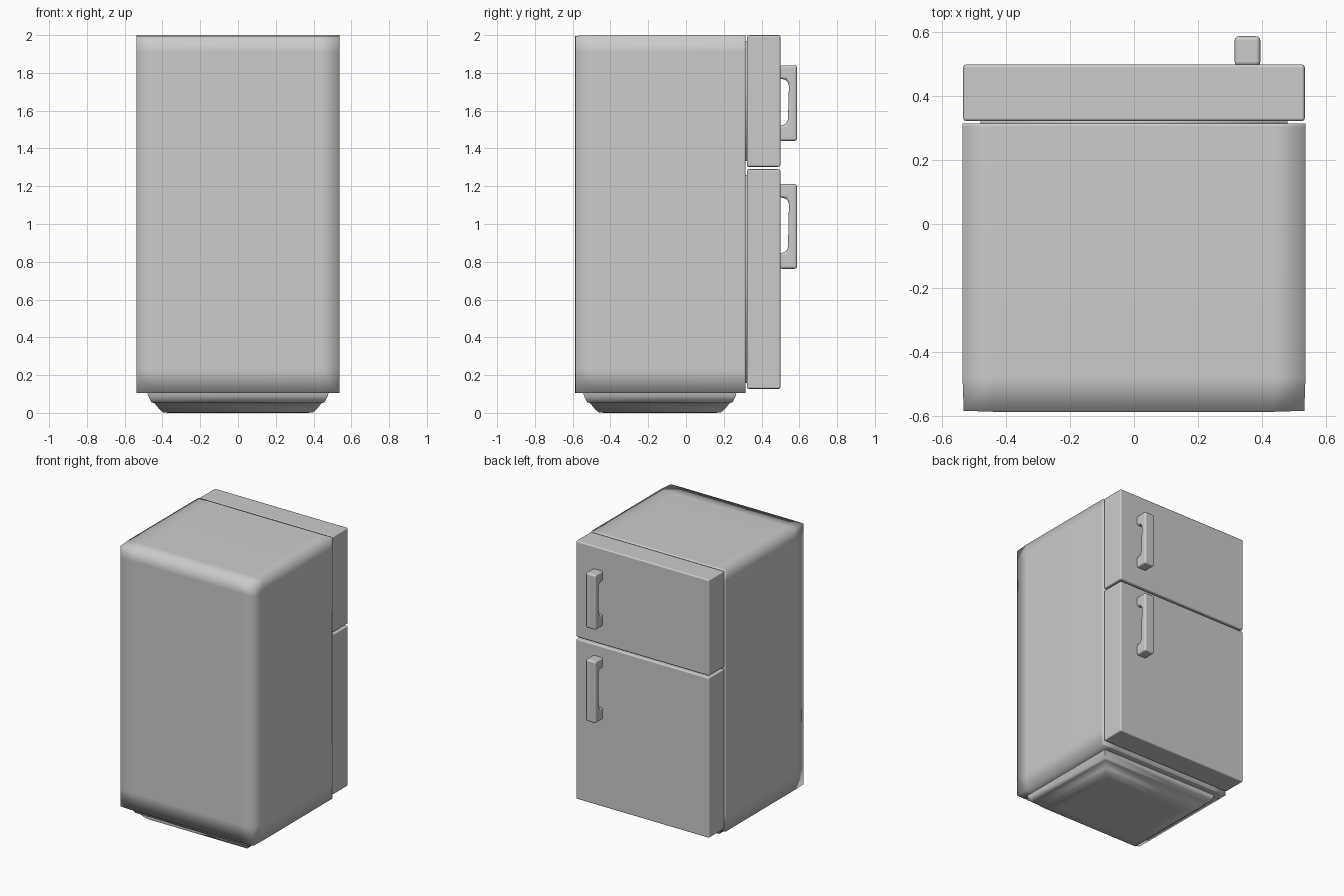
import bpy, bmesh
from mathutils import Vector

if "Cube" in bpy.data.objects:
    bpy.data.objects.remove(bpy.data.objects["Cube"])


def finish(name, bm, bevel=0, segments=2, angle=None):
    bmesh.ops.recalc_face_normals(bm, faces=bm.faces[:])
    for f in bm.faces:
        f.smooth = True
    mesh = bpy.data.meshes.new(name)
    bm.to_mesh(mesh)
    bm.free()
    ob = bpy.data.objects.new(name, mesh)
    bpy.context.collection.objects.link(ob)
    if bevel:
        mod = ob.modifiers.new("soft_edges", 'BEVEL')
        mod.width = bevel
        mod.segments = segments
        mod.harden_normals = True
    if angle:
        bpy.ops.object.select_all(action='DESELECT')
        ob.select_set(True)
        bpy.context.view_layer.objects.active = ob
        bpy.ops.object.shade_smooth_by_angle(angle=angle)
    return ob


def box(lo, hi):
    bm = bmesh.new()
    bmesh.ops.create_cube(bm, size=1)
    lo, hi = Vector(lo), Vector(hi)
    for v in bm.verts:
        v.co = (lo + hi) / 2 + v.co * (hi - lo)
    return bm


def cut(bm, axis, value):
    normal, point = Vector((0, 0, 0)), Vector((0, 0, 0))
    normal[axis], point[axis] = 1, value
    bmesh.ops.bisect_plane(bm, geom=bm.verts[:] + bm.edges[:] + bm.faces[:],
                           plane_co=point, plane_no=normal)


# Cabinet: square silhouette, smooth-shaded edges held by support loops
bm = box((-0.537, -0.588, 0.105), (0.537, 0.315, 2.0))
for axis, values in ((0, (-0.44, 0.44)), (1, (-0.48, 0.305)), (2, (0.23, 1.91))):
    for value in values:
        cut(bm, axis, value)
for v in bm.verts:
    if v.co.y < -0.58:
        if abs(v.co.x) > 0.5:
            v.co.x *= 0.993
            v.co.y += 0.003
        if v.co.z > 1.99:
            v.co.z -= 0.004
finish("cabinet", bm)

# Doors with gaskets and handles
handle_x = (0.315, 0.396)
for name, z0, z1, h0, h1 in (("upper", 1.303, 2.0, 1.44, 1.84),
                             ("lower", 0.127, 1.29, 0.763, 1.212)):
    finish(name + "_door", box((-0.535, 0.322, z0), (0.535, 0.5, z1)), 0.01)
    finish(name + "_gasket", box((-0.48, 0.31, z0 + 0.03), (0.48, 0.326, z1 - 0.03)))

    # Handle: bracket profile in the YZ plane, extruded across X
    profile = [(0.495, h0), (0.588, h0), (0.588, h1), (0.495, h1),
               (0.495, h1 - 0.072), (0.53, h1 - 0.075), (0.545, h1 - 0.1),
               (0.54, h0 + 0.115), (0.53, h0 + 0.088), (0.495, h0 + 0.082)]
    bm = bmesh.new()
    face = bm.faces.new([bm.verts.new((handle_x[0], y, z)) for y, z in profile])
    new = bmesh.ops.extrude_face_region(bm, geom=[face])["geom"]
    bmesh.ops.translate(bm, vec=(handle_x[1] - handle_x[0], 0, 0),
                        verts=[g for g in new if isinstance(g, bmesh.types.BMVert)])
    finish(name + "_handle", bm, 0.014, 3)

# Plinth: stacked rectangular rings stepping inwards to the floor
bm = bmesh.new()
rings = []
for inset, z in ((0, 0.11), (0.005, 0.09), (0.022, 0.055), (0.036, 0.053),
                 (0.065, 0.018), (0.085, 0.001), (0.16, 0)):
    x, y0, y1 = 0.48 - inset, -0.545 + inset, 0.268 - inset
    rings.append([bm.verts.new(p) for p in
                  ((-x, y0, z), (x, y0, z), (x, y1, z), (-x, y1, z))])
for a, b in zip(rings, rings[1:]):
    for i in range(4):
        j = (i + 1) % 4
        bm.faces.new((a[i], a[j], b[j], b[i]))
bm.faces.new(rings[0])
bm.faces.new(rings[-1])
finish("plinth", bm, angle=1.05)
